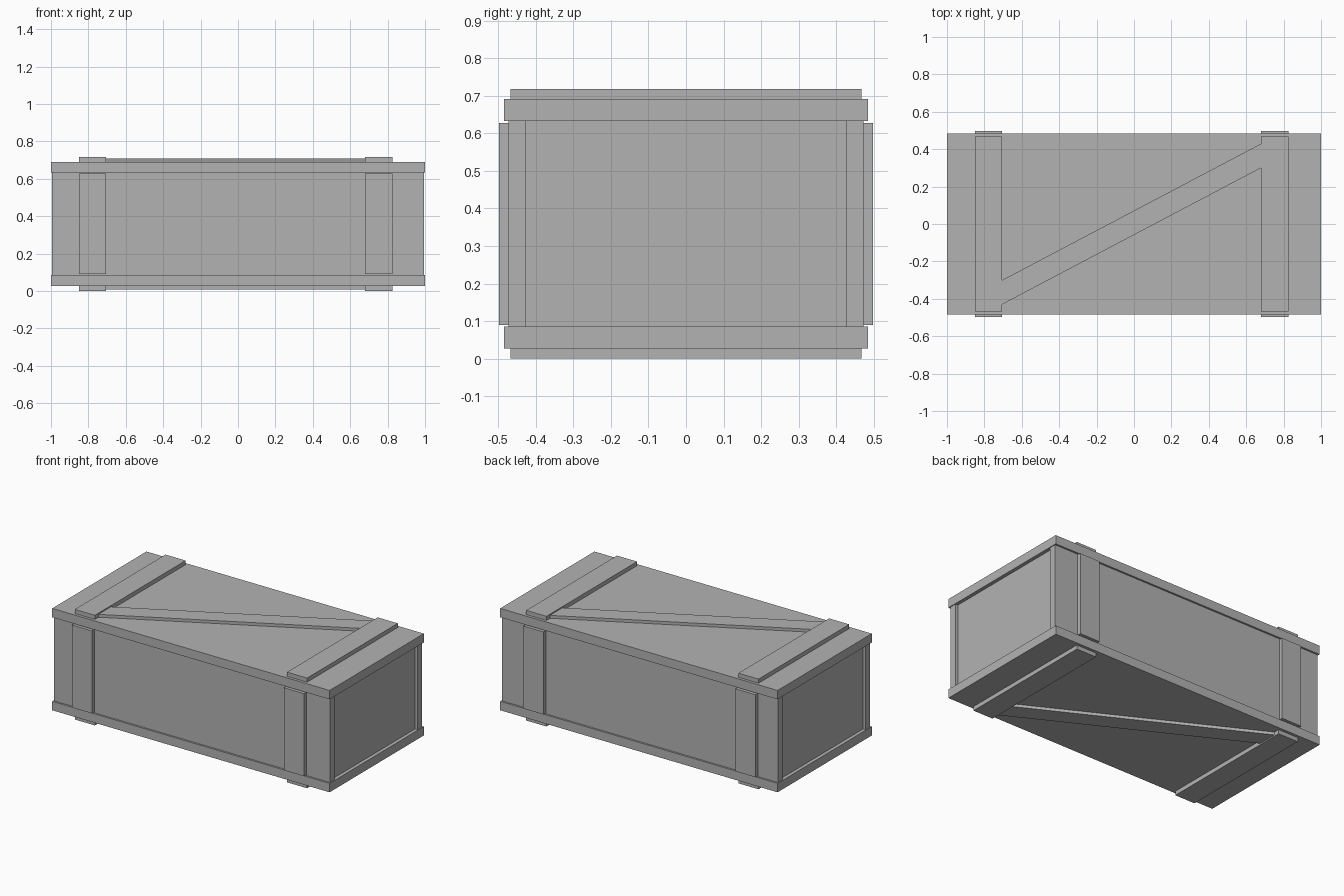
import bpy
import bmesh

default_cube = bpy.data.objects.get("Cube")
if default_cube:
    bpy.data.objects.remove(default_cube, do_unlink=True)

grey = bpy.data.materials.new("plain grey")
grey.use_nodes = True
colour = (0.45, 0.45, 0.45, 1)
grey.diffuse_color = colour
grey.node_tree.nodes["Principled BSDF"].inputs["Base Color"].default_value = colour


def prism(name, outline, z0, z1):
    """Extrude a flat xy outline from z0 up to z1."""
    bm = bmesh.new()
    base = bm.faces.new([bm.verts.new((x, y, z0)) for x, y in outline])
    top = bmesh.ops.extrude_face_region(bm, geom=[base])["geom"]
    verts = [v for v in top if isinstance(v, bmesh.types.BMVert)]
    bmesh.ops.translate(bm, vec=(0, 0, z1 - z0), verts=verts)
    bmesh.ops.recalc_face_normals(bm, faces=bm.faces)
    mesh = bpy.data.meshes.new(name)
    bm.to_mesh(mesh)
    bm.free()
    mesh.materials.append(grey)
    obj = bpy.data.objects.new(name, mesh)
    bpy.context.collection.objects.link(obj)
    return obj


def board(name, x0, x1, y0, y1, z0, z1):
    return prism(name, [(x0, y0), (x1, y0), (x1, y1), (x0, y1)], z0, z1)


HEIGHT = 0.718
SLATS = {"right": (-0.85, -0.705), "left": (0.68, 0.825)}

# Lid and base slabs
board("base", -1, 1, -0.485, 0.485, 0.027, 0.085)
board("lid", -1, 1, -0.485, 0.485, 0.633, 0.691)

# Long side walls, with the end walls set in between them
for side, s in (("front", -1), ("back", 1)):
    y0, y1 = sorted((s * 0.427, s * 0.473))
    board(side + "_wall", -0.995, 0.995, y0, y1, 0.085, 0.633)
for side, s in (("right", -1), ("left", 1)):
    x0, x1 = sorted((s * 0.935, s * 0.977))
    board(side + "_end_wall", x0, x1, -0.427, 0.427, 0.085, 0.633)

# Cross slats on lid and base, upright slats on the long walls
for side, (x0, x1) in SLATS.items():
    board(side + "_lid_slat", x0, x1, -0.467, 0.467, 0.691, HEIGHT)
    board(side + "_base_slat", x0, x1, -0.467, 0.467, 0, 0.027)
    board(side + "_front_slat", x0, x1, -0.498, -0.473, 0.09, 0.628)
    board(side + "_back_slat", x0, x1, 0.473, 0.498, 0.09, 0.628)

# Diagonal braces between the cross slats, crossing opposite ways
xa, xb = SLATS["right"][1], SLATS["left"][0]
for name, s, z0, z1 in (("lid_brace", 1, 0.691, 0.71), ("base_brace", -1, 0.008, 0.027)):
    prism(name, [(xa, -0.43 * s), (xb, 0.3 * s), (xb, 0.43 * s), (xa, -0.3 * s)], z0, z1)
